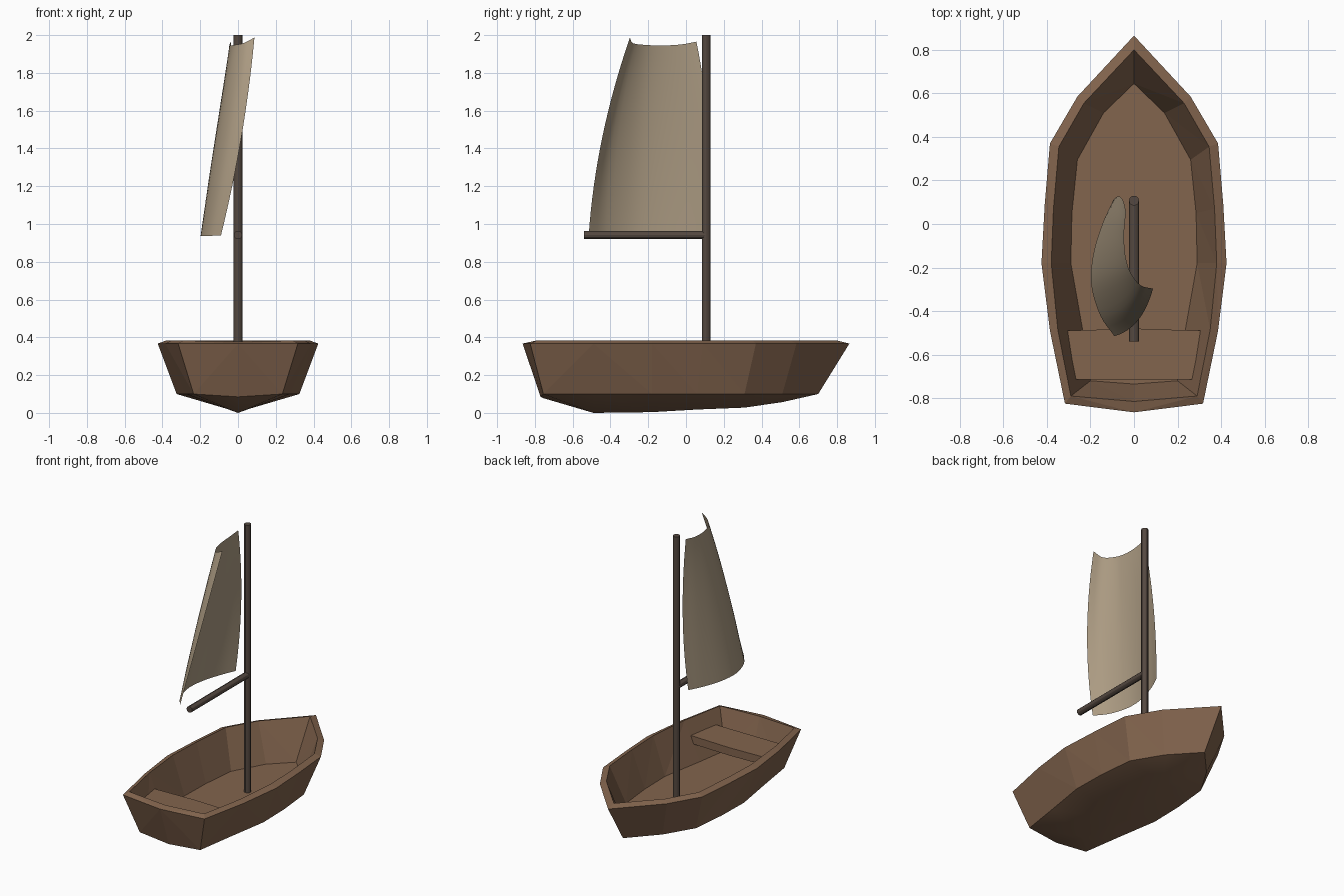
import bpy, bmesh
from mathutils import Vector

if "Cube" in bpy.data.objects:
    bpy.data.objects.remove(bpy.data.objects["Cube"])


def material(name, rgb):
    m = bpy.data.materials.new(name)
    m.diffuse_color = (*rgb, 1)
    m.use_nodes = True
    m.node_tree.nodes["Principled BSDF"].inputs["Base Color"].default_value = m.diffuse_color
    return m


WOOD = material("warm brown wood", (0.225, 0.128, 0.075))
DARK = material("dark spar wood", (0.09, 0.066, 0.052))
CLOTH = material("tan sailcloth", (0.42, 0.335, 0.23))


def finish(bm, name, mat, recalc=True):
    if recalc:
        bmesh.ops.recalc_face_normals(bm, faces=bm.faces)
    me = bpy.data.meshes.new(name)
    bm.to_mesh(me)
    bm.free()
    me.materials.append(mat)
    ob = bpy.data.objects.new(name, me)
    bpy.context.collection.objects.link(ob)
    return ob


# Hull: half outlines from bow to stern (x, y), mirrored into closed rings
CHINE = [(0, .70), (.175, .51), (.295, .31), (.32, .06), (.325, -.18), (.275, -.49), (.235, -.755), (0, -.77)]
RIM = [(0, .865), (.26, .585), (.386, .37), (.41, .09), (.425, -.18), (.386, -.49), (.317, -.825), (0, -.865)]
INNER = [(0, .80), (.23, .555), (.345, .355), (.37, .07), (.38, -.18), (.35, -.485), (.29, -.79), (0, -.815)]
FLOOR = [(0, .645), (.14, .51), (.26, .295), (.285, .05), (.29, -.18), (.235, -.49), (.20, -.72), (0, -.735)]
KEEL_Z = [.057, .028, .018, .004, 0, .078]

bm = bmesh.new()


def ring(half, z, z_stern=None):
    pts = half + [(-x, y) for x, y in half[-2:0:-1]]
    vs = [bm.verts.new((x, y, z)) for x, y in pts]
    if z_stern is not None:
        vs[7].co.z = z_stern
    return vs


rings = [ring(CHINE, .10, .085), ring(RIM, .367), ring(INNER, .383, .378), ring(FLOOR, .12)]
for a, b in zip(rings, rings[1:]):
    for i in range(14):
        j = (i + 1) % 14
        bm.faces.new((a[i], a[j], b[j], b[i]))
bm.faces.new(rings[-1])

# Shallow V bottom from chine to keel
ch = rings[0]
keel = [ch[0]] + [bm.verts.new((0, CHINE[i + 1][1], z)) for i, z in enumerate(KEEL_Z)] + [ch[7]]
for side in (1, -1):
    for i in range(7):
        loop = [ch[side * i], ch[side * (i + 1)], keel[i + 1], keel[i]]
        f = bm.faces.new(list(dict.fromkeys(loop)))
        f.smooth = True
bmesh.ops.triangulate(bm, faces=[f for f in bm.faces if len(f.verts) == 4])
hull = finish(bm, "hull", WOOD)

# Stern seat
bm = bmesh.new()
outline = [(-.305, -.49), (0, -.48), (.305, -.49), (.27, -.715), (-.27, -.715)]
f = bm.faces.new([bm.verts.new((x, y, .23)) for x, y in outline])
ext = bmesh.ops.extrude_face_region(bm, geom=[f])
bmesh.ops.translate(bm, vec=(0, 0, .055), verts=[v for v in ext["geom"] if isinstance(v, bmesh.types.BMVert)])
finish(bm, "seat", WOOD)


# Mast and boom
def spar(name, a, b, r):
    a, b = Vector(a), Vector(b)
    bpy.ops.mesh.primitive_cylinder_add(vertices=12, radius=r, depth=(b - a).length, location=(a + b) / 2)
    ob = bpy.context.object
    ob.name = name
    ob.rotation_euler = (b - a).to_track_quat('Z', 'Y').to_euler()
    ob.data.materials.append(DARK)
    bpy.ops.object.shade_smooth_by_angle()


spar("mast", (0, .107, .11), (0, .107, 2.0), .023)
spar("boom", (0, .107, .942), (0, -.54, .942), .022)

# Sail: three curved rows (foot, middle, head), blended smoothly upwards
ROWS = [
    [(-.095, .11, .94), (-.145, 0, .938), (-.187, -.14, .937), (-.196, -.28, .937), (-.155, -.42, .937), (-.09, -.515, .94)],
    [(-.06, .122, 1.45), (-.098, .01, 1.445), (-.122, -.13, 1.44), (-.113, -.26, 1.445), (-.055, -.385, 1.45), (.018, -.443, 1.46)],
    [(-.037, .055, 1.965), (-.045, -.03, 1.95), (-.042, -.13, 1.945), (-.02, -.215, 1.948), (.028, -.28, 1.957), (.087, -.297, 1.987)],
]


def smooth_point(p, t):
    """Catmull-Rom through a list of points, t in 0..1."""
    n = len(p) - 1
    i = min(int(t * n), n - 1)
    u = t * n - i
    b, c = p[i], p[i + 1]
    a = p[i - 1] if i else 2 * b - c
    d = p[i + 2] if i + 2 <= n else 2 * c - b
    return .5 * (2 * b + (c - a) * u + (2 * a - 5 * b + 4 * c - d) * u**2 + (3 * b - a - 3 * c + d) * u**3)


bm = bmesh.new()
NU, NV = 20, 16
grid = []
for j in range(NV + 1):
    v = j / NV
    w = ((1 - v) * (1 - 2 * v), 4 * v * (1 - v), v * (2 * v - 1))
    row = []
    for i in range(NU + 1):
        p = [smooth_point([Vector(q) for q in r], i / NU) for r in ROWS]
        row.append(bm.verts.new(p[0] * w[0] + p[1] * w[1] + p[2] * w[2]))
    grid.append(row)
for a, b in zip(grid, grid[1:]):
    for i in range(NU):
        bm.faces.new((a[i], b[i], b[i + 1], a[i + 1])).smooth = True
finish(bm, "sail", CLOTH, recalc=False)
